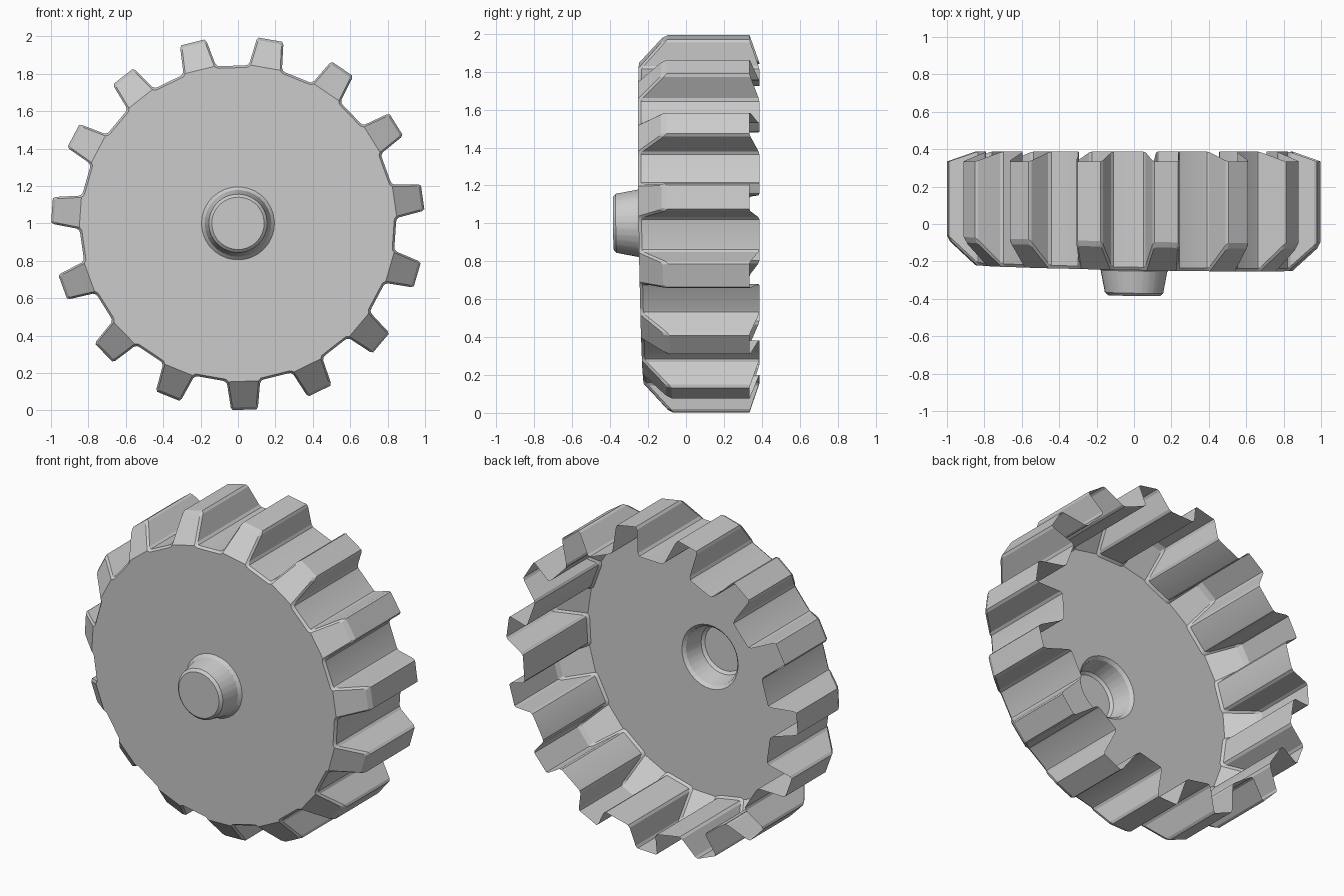
import bpy, bmesh, math

if "Cube" in bpy.data.objects:
    bpy.data.objects.remove(bpy.data.objects["Cube"])

TEETH, START = 15, 8.0
# Half tooth profile as (sideways offset, radius): outer wall and the bevelled front edge
WALL = [(-.112, .838), (-.098, .843), (-.088, .858), (-.073, .982), (-.064, .997)]
FACE = [(-.106, .828), (-.092, .832), (-.080, .845), (-.064, .974), (-.056, .983)]
N = 2 * len(WALL)


def front_y(r):
    return -.235 + max(0, r - .85) * .93


def back_y(r):
    return .387 - max(0, r - .85) * .35


def place(x, z, y, tilt=True):
    # the front of the wheel leans slightly off axis
    return (x, y - (.018 * x + .014 * z if tilt else 0), z)


def tooth_ring(half):
    full = half + [(-u, r) for u, r in reversed(half)]
    pts = []
    for i in range(TEETH):
        a = math.radians(START + i * 360 / TEETH)
        c, s = math.cos(a), math.sin(a)
        pts += [(r * c - u * s, r * s + u * c) for u, r in full]
    return pts


def add_ring(bm, pts, yf, tilt=True):
    return [bm.verts.new(place(x, z, yf(math.hypot(x, z)), tilt)) for x, z in pts]


def bridge(bm, a, b):
    n = len(a)
    for i in range(n):
        j = (i + 1) % n
        bm.faces.new((a[i], a[j], b[j], b[i]))


def finish(bm, name):
    bmesh.ops.recalc_face_normals(bm, faces=bm.faces)
    me = bpy.data.meshes.new(name)
    bm.to_mesh(me)
    bm.free()
    ob = bpy.data.objects.new(name, me)
    bpy.context.collection.objects.link(ob)
    ob.location.z = 1
    bpy.ops.object.select_all(action='DESELECT')
    ob.select_set(True)
    bpy.context.view_layer.objects.active = ob
    bpy.ops.object.shade_smooth_by_angle(angle=math.radians(20))
    return ob


# Toothed shell, open at the back
wall, face = tooth_ring(WALL), tooth_ring(FACE)
bm = bmesh.new()
back = add_ring(bm, wall, back_y, False)
front = add_ring(bm, wall, lambda r: front_y(r) + .016)
lip = add_ring(bm, face, front_y)
bridge(bm, back, front)
bridge(bm, front, lip)

# Sloped front face of each tooth
for t in range(TEETH):
    k = t * N
    bm.faces.new((lip[k + 2], lip[k + 3], lip[k + 6], lip[k + 7]))
    bm.faces.new((lip[k + 3], lip[k + 4], lip[k + 5], lip[k + 6]))

# Front disc with a central hole
rim = [v for i, v in enumerate(lip) if i % N in (0, 1, 2, 7, 8, 9)]
angles = [math.atan2(v.co.z, v.co.x) for v in rim]
hole = [(.195 * math.cos(a), .195 * math.sin(a)) for a in angles]
bridge(bm, rim, add_ring(bm, hole, front_y))
finish(bm, "toothed_wheel_shell")

# Hollow tapered hub peg
bm = bmesh.new()
prev = None
for r, y in [(.195, -.235), (.178, -.252), (.156, -.368), (.140, -.383)]:
    ring = add_ring(bm, [(r * math.cos(a), r * math.sin(a)) for a in angles], lambda _: y)
    if prev:
        bridge(bm, prev, ring)
    prev = ring
bm.faces.new(prev)
finish(bm, "hub_peg")
